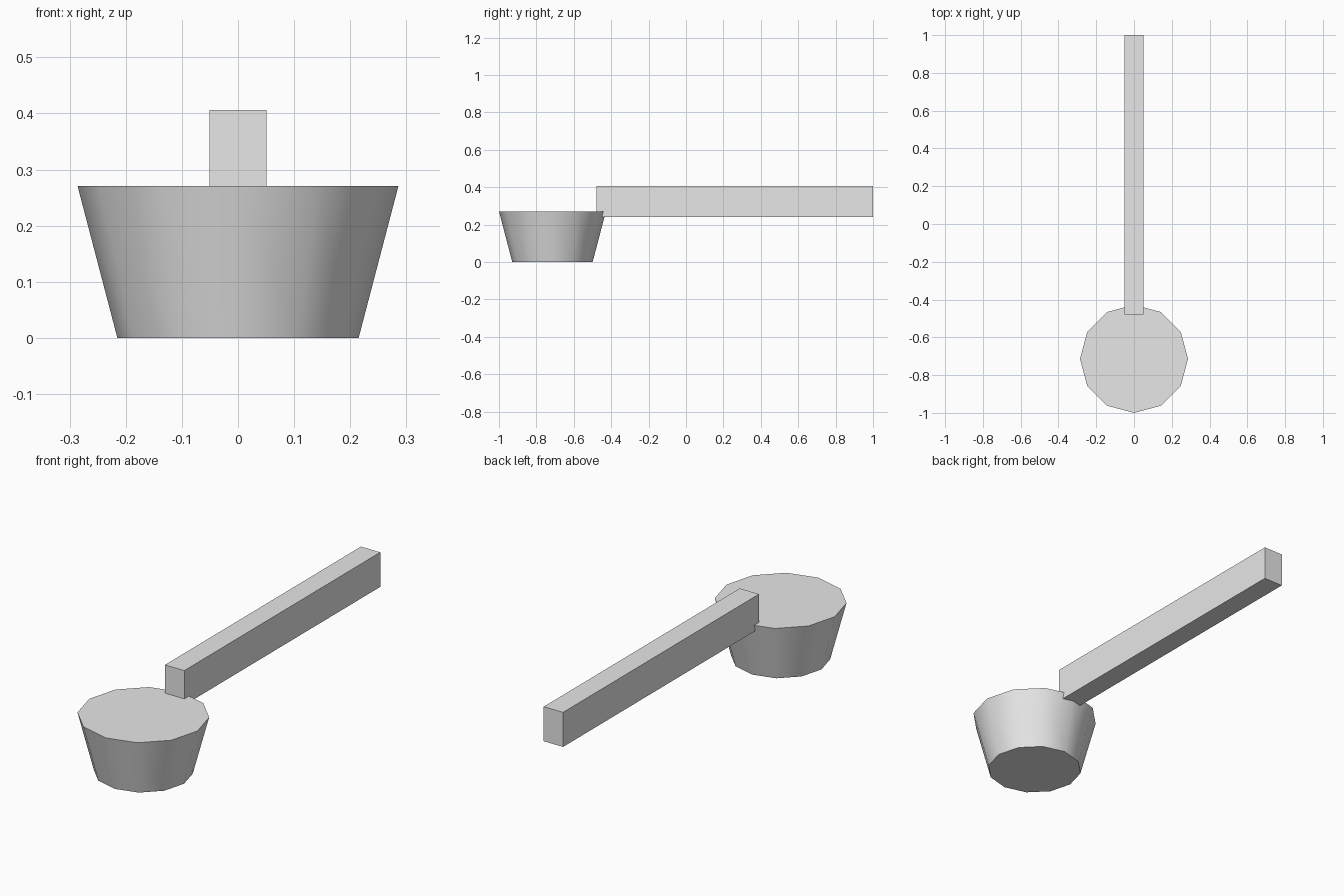
import bpy
import math

old = bpy.data.objects.get("Cube")
if old:
    bpy.data.objects.remove(old, do_unlink=True)

# Single plain grey
grey = bpy.data.materials.new("light_grey")
grey.use_nodes = True
colour = (0.8, 0.8, 0.8, 1)
grey.diffuse_color = colour
grey.node_tree.nodes["Principled BSDF"].inputs["Base Color"].default_value = colour


def finish(name):
    obj = bpy.context.object
    obj.name = name
    obj.data.materials.append(grey)
    return obj


# Tapered twelve-sided pan, wider at the rim, solid top
rim_radius, base_radius, pan_height = 0.286, 0.215, 0.271
bpy.ops.mesh.primitive_cone_add(
    vertices=12, radius1=base_radius, radius2=rim_radius, depth=pan_height,
    location=(0, rim_radius - 1, pan_height / 2))
finish("pan_body")
bpy.ops.object.shade_smooth_by_angle(angle=math.radians(40))

# Long straight handle overlapping the back of the rim
y0, y1, z0, z1 = -0.478, 1.0, 0.241, 0.406
bpy.ops.mesh.primitive_cube_add(size=1, location=(0, (y0 + y1) / 2, (z0 + z1) / 2))
handle = finish("handle")
handle.scale = (0.102, y1 - y0, z1 - z0)
bpy.ops.object.transform_apply(location=False, rotation=False, scale=True)
